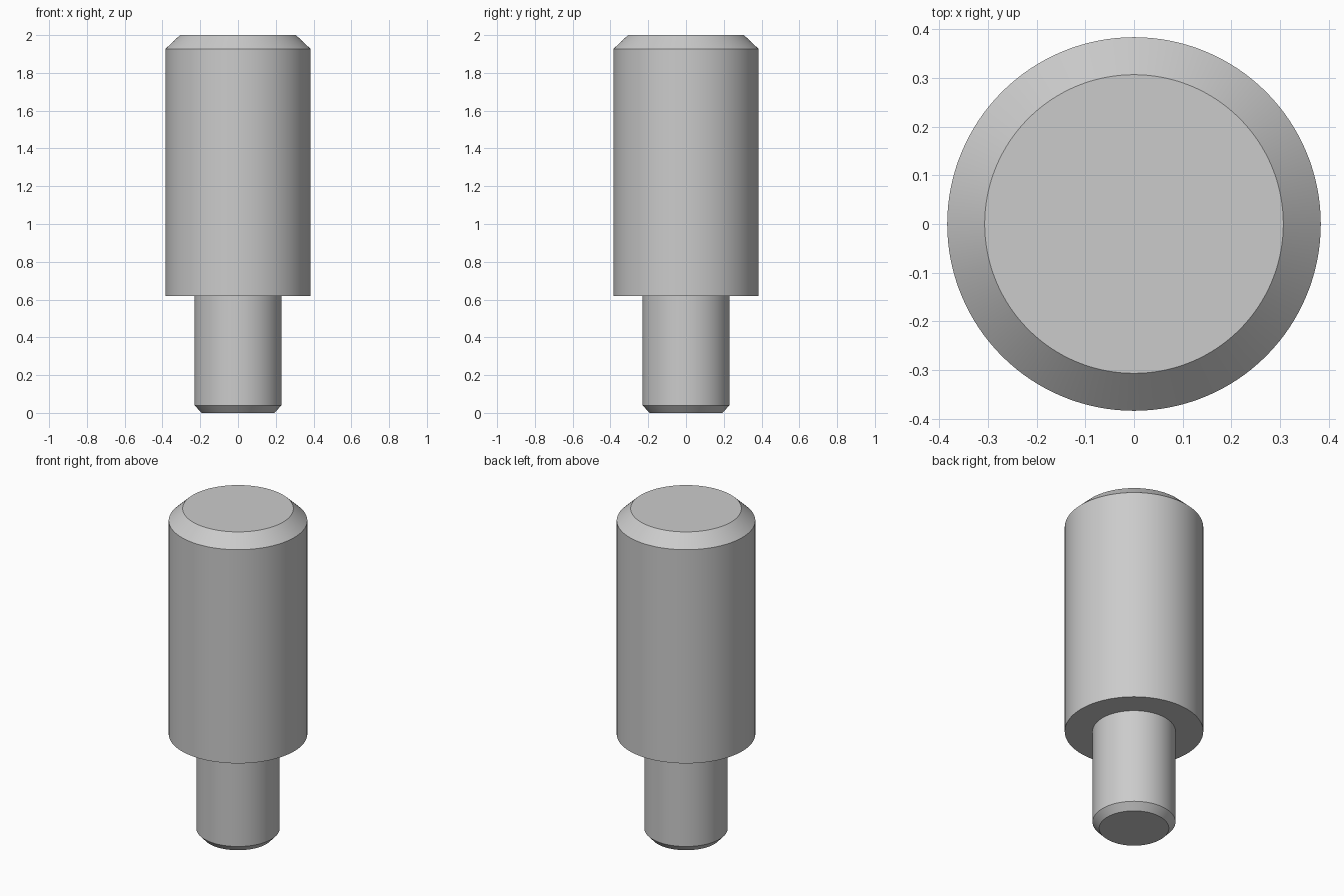
import bpy
import bmesh
from math import tau, radians

cube = bpy.data.objects.get("Cube")
if cube:
    bpy.data.objects.remove(cube, do_unlink=True)

steel = bpy.data.materials.new("grey_steel")
steel.use_nodes = True
GREY = (0.6, 0.6, 0.6, 1.0)
steel.diffuse_color = GREY
steel.node_tree.nodes["Principled BSDF"].inputs["Base Color"].default_value = GREY

# Half profile of the stepped pin: (radius, height), from foot to head
profile = [
    (0, 0), (0.193, 0),            # foot
    (0.23, 0.04), (0.23, 0.62),    # foot chamfer and narrow shank
    (0.384, 0.62), (0.384, 1.927), # shoulder and wide body
    (0.307, 2), (0, 2),            # head chamfer and flat top
]

# Turn the profile around the z axis
bm = bmesh.new()
verts = [bm.verts.new((r, 0, z)) for r, z in profile]
edges = [bm.edges.new(pair) for pair in zip(verts, verts[1:])]
bmesh.ops.spin(bm, geom=verts + edges, cent=(0, 0, 0), axis=(0, 0, 1),
               angle=tau, steps=128, use_duplicate=False)
bmesh.ops.remove_doubles(bm, verts=bm.verts, dist=0.0005)
bmesh.ops.recalc_face_normals(bm, faces=bm.faces)
mesh = bpy.data.meshes.new("stepped_pin")
bm.to_mesh(mesh)
bm.free()
mesh.materials.append(steel)

pin = bpy.data.objects.new("stepped_pin", mesh)
bpy.context.collection.objects.link(pin)
bpy.ops.object.select_all(action="DESELECT")
pin.select_set(True)
bpy.context.view_layer.objects.active = pin
bpy.ops.object.shade_smooth_by_angle(angle=radians(30))
